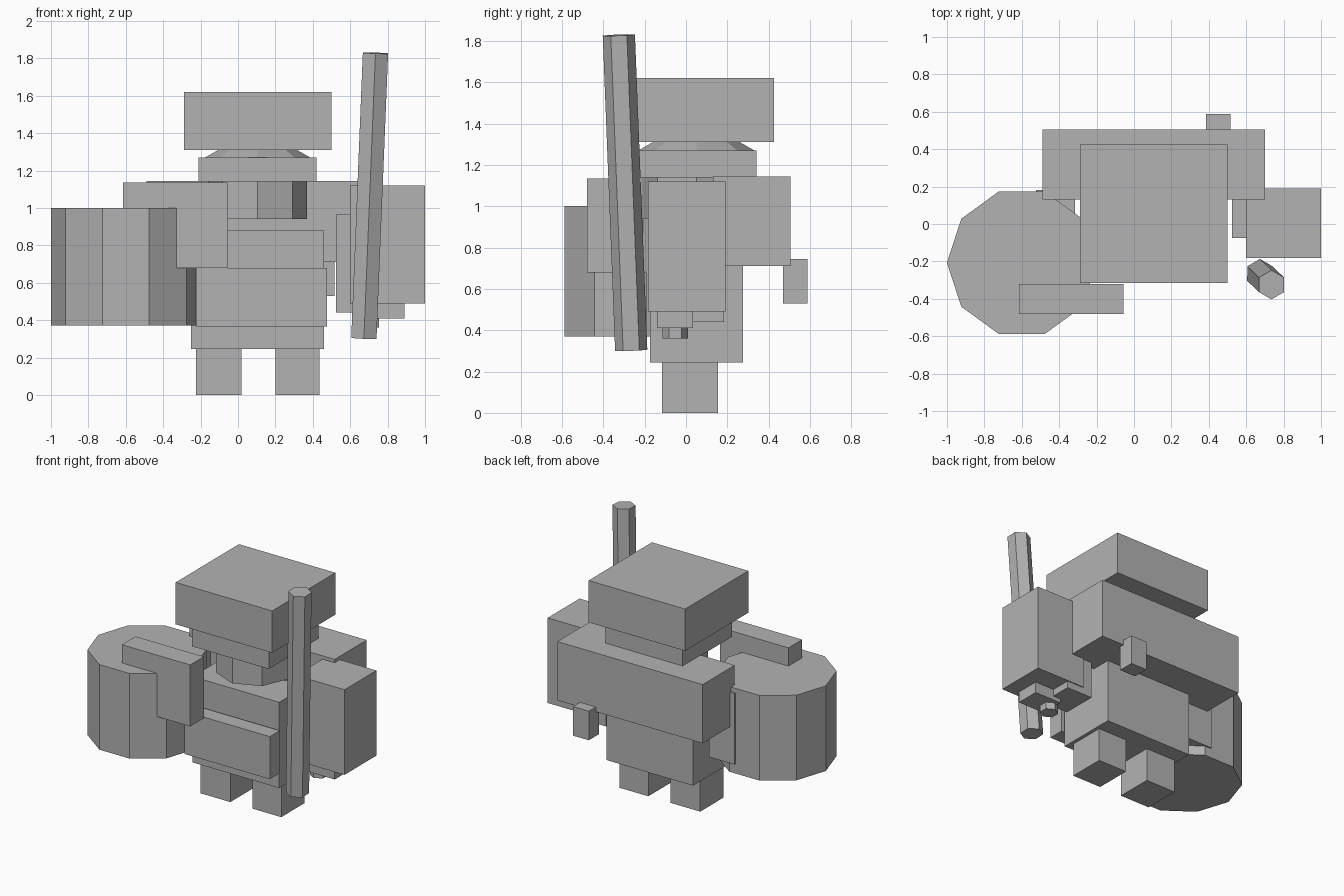
import bpy, math
from mathutils import Vector

if "Cube" in bpy.data.objects:
    bpy.data.objects.remove(bpy.data.objects["Cube"])

grey = bpy.data.materials.new("plain grey")
grey.diffuse_color = (0.45, 0.45, 0.45, 1.0)
grey.use_nodes = True
grey.node_tree.nodes["Principled BSDF"].inputs["Base Color"].default_value = grey.diffuse_color


def make(name, verts, faces):
    mesh = bpy.data.meshes.new(name)
    mesh.from_pydata(verts, [], faces)
    mesh.materials.append(grey)
    obj = bpy.data.objects.new(name, mesh)
    bpy.context.collection.objects.link(obj)
    return obj


def prism(name, sides, bottom, top, r0, r1=None, start=0.0):
    """Flat-sided column between two centres, rings perpendicular to its axis."""
    bottom, top = Vector(bottom), Vector(top)
    r1 = r0 if r1 is None else r1
    turn = Vector((0, 0, 1)).rotation_difference(top - bottom)
    verts = []
    for centre, r in ((bottom, r0), (top, r1)):
        for i in range(sides):
            a = start + 2 * math.pi * i / sides
            verts.append(centre + turn @ Vector((r * math.cos(a), r * math.sin(a), 0)))
    faces = [(i, (i + 1) % sides, sides + (i + 1) % sides, sides + i) for i in range(sides)]
    faces += [tuple(reversed(range(sides))), tuple(range(sides, 2 * sides))]
    return make(name, verts, faces)


def box(name, x, y, z):
    verts = [(a, b, c) for c in z for a, b in
             ((x[0], y[0]), (x[1], y[0]), (x[1], y[1]), (x[0], y[1]))]
    faces = [(0, 1, 5, 4), (1, 2, 6, 5), (2, 3, 7, 6), (3, 0, 4, 7), (3, 2, 1, 0), (4, 5, 6, 7)]
    return make(name, verts, faces)


# Head: wide top block, jaw block, faceted core between and below
box("head_top", (-0.29, 0.50), (-0.315, 0.425), (1.31, 1.62))
box("jaw", (-0.21, 0.42), (-0.24, 0.34), (1.14, 1.27))
prism("head_core", 8, (0.105, 0.05, 1.27), (0.105, 0.05, 1.31), 0.28, 0.21)
prism("neck", 8, (0.105, 0.05, 0.94), (0.105, 0.05, 1.14), 0.265)

# Body, front plate, shoulders
box("body", (-0.25, 0.46), (-0.175, 0.275), (0.245, 0.88))
box("front_plate", (-0.225, 0.475), (-0.307, -0.19), (0.365, 0.68))
box("shoulder_block", (-0.49, 0.70), (0.13, 0.505), (0.71, 1.145))
box("back_peg", (0.385, 0.515), (0.47, 0.587), (0.53, 0.745))

# Legs
for side, x in (("left", (-0.225, 0.018)), ("right", (0.20, 0.435))):
    box(side + "_leg", x, (-0.115, 0.155), (0.0, 0.245))

# Upper arms
for side, s in (("left", -1), ("right", 1)):
    x = sorted((s * 0.315 if s < 0 else 0.735, s * 0.525))
    box(side + "_upper_arm", x, (-0.075, 0.183), (0.44, 0.965))

# Right sleeve, hand and fist end
box("sleeve", (0.60, 1.0), (-0.183, 0.19), (0.49, 1.12))
box("hand", (0.675, 0.89), (-0.14, 0.035), (0.41, 0.50))
prism("grip", 6, (0.70, -0.052, 0.36), (0.70, -0.052, 0.43), 0.0625, start=math.pi / 2)

# Left drum with the block resting across it
prism("drum", 10, (-0.60, -0.207, 0.37), (-0.60, -0.207, 1.0), 0.40)
box("drum_block", (-0.615, -0.055), (-0.48, -0.32), (0.68, 1.135))

# Leaning staff
prism("staff", 6, (0.673, -0.265, 0.303), (0.735, -0.325, 1.828), 0.078, start=math.pi / 2)
